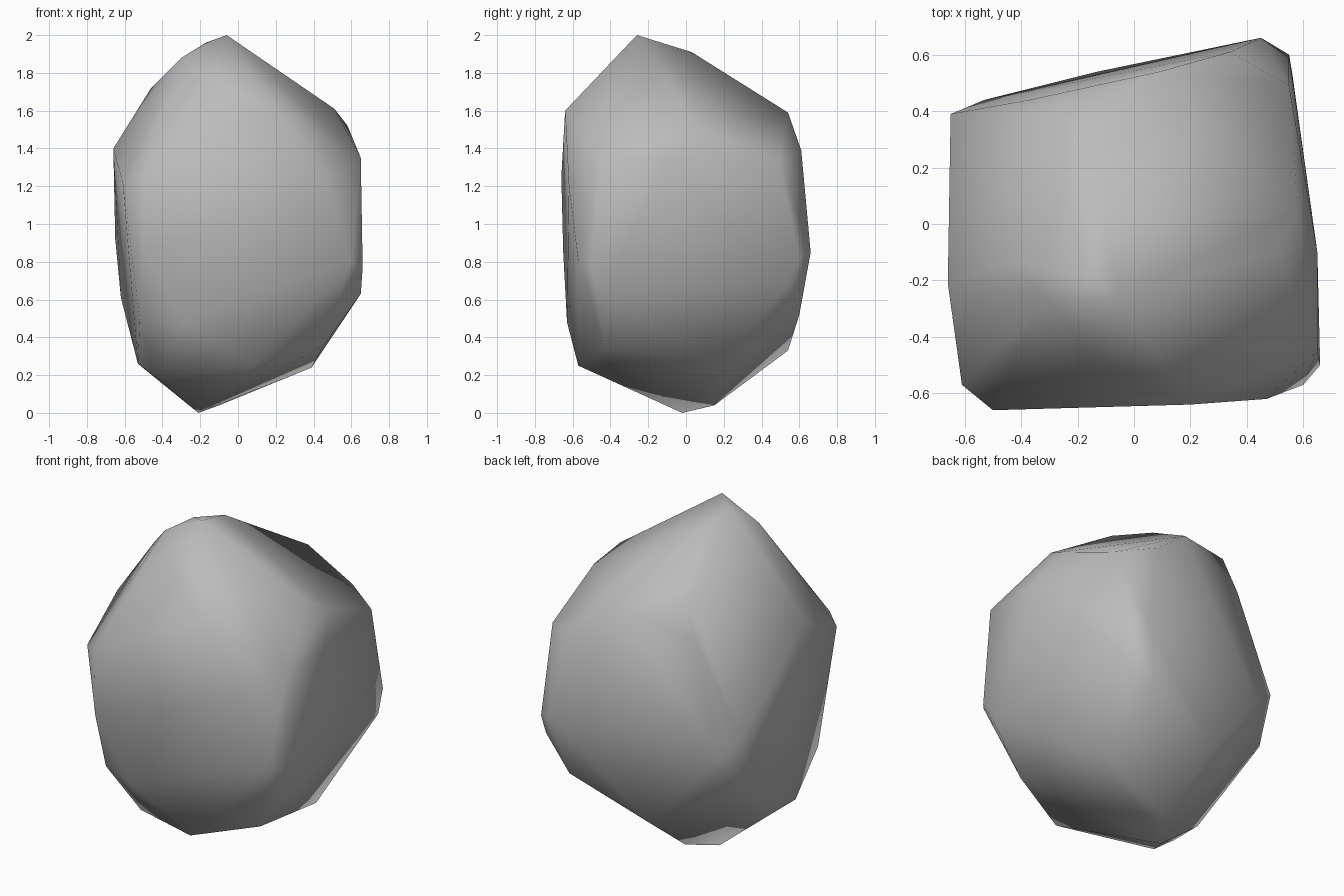
import bpy
import bmesh
from mathutils import Vector

# Remove the default cube only
default_cube = bpy.data.objects.get("Cube")
if default_cube:
    bpy.data.objects.remove(default_cube, do_unlink=True)


def make_material(name, colour):
    material = bpy.data.materials.new(name)
    material.use_nodes = True
    material.diffuse_color = colour
    shader = material.node_tree.nodes["Principled BSDF"]
    shader.inputs["Base Color"].default_value = colour
    shader.inputs["Roughness"].default_value = 0.8
    return material


def make_boulder(name, corner_groups, material):
    """Wrap a tight skin around the chipped corners of a stone."""
    mesh = bpy.data.meshes.new(name)
    bm = bmesh.new()
    for group in corner_groups:
        for corner in group:
            bm.verts.new(Vector(corner))
    hull = bmesh.ops.convex_hull(bm, input=bm.verts[:])

    # Drop any corner swallowed by the skin
    loose = [vert for vert in bm.verts if not vert.link_faces]
    bmesh.ops.delete(bm, geom=loose, context="VERTS")
    bmesh.ops.recalc_face_normals(bm, faces=bm.faces[:])
    for face in bm.faces:
        face.smooth = True
    bm.to_mesh(mesh)
    bm.free()

    mesh.materials.append(material)
    boulder = bpy.data.objects.new(name, mesh)
    bpy.context.scene.collection.objects.link(boulder)
    return boulder


# Pointed crown
crown = [
    (-.06, -.26, 2), (-.17, -.18, 1.96), (-.11, .03, 1.91),
    (-.3, -.27, 1.88), (-.46, -.14, 1.72), (-.13, .33, 1.72),
    (-.15, -.47, 1.77),
]

# Sloping shoulders
shoulders = [
    (.2, -.64, 1.6), (.51, -.1, 1.61), (.58, .05, 1.52),
    (.09, .54, 1.59), (-.3, .4, 1.65), (-.37, .44, 1.45),
    (.34, .61, 1.39), (.55, .49, 1.34), (.65, -.1, 1.34),
    (.65, -.45, 1.35), (-.66, -.21, 1.4),
]

# Blocky waist
waist = [
    (-.61, -.57, 1.22), (-.5, -.66, 1.25), (.47, -.62, 1.2),
    (-.5, -.65, .85), (-.65, .39, .92), (-.53, .44, .8),
    (.45, .66, .85), (.55, .6, .82), (.56, .54, .69),
    (.66, -.5, .77), (.6, -.57, .8),
]

# Tapered base
base = [
    (.65, -.42, .63), (-.62, .33, .61), (.36, .6, .52),
    (-.52, -.52, .49), (-.28, -.63, .48), (.45, -.43, .35),
    (-.13, .54, .33), (.08, -.57, .25), (.39, .19, .24),
    (-.53, -.09, .26), (-.53, -.29, .26), (-.42, -.33, .18),
    (-.1, .15, .04), (-.21, -.02, 0),
]

stone_grey = make_material("stone grey", (.5, .5, .5, 1))
make_boulder("boulder", (crown, shoulders, waist, base), stone_grey)
